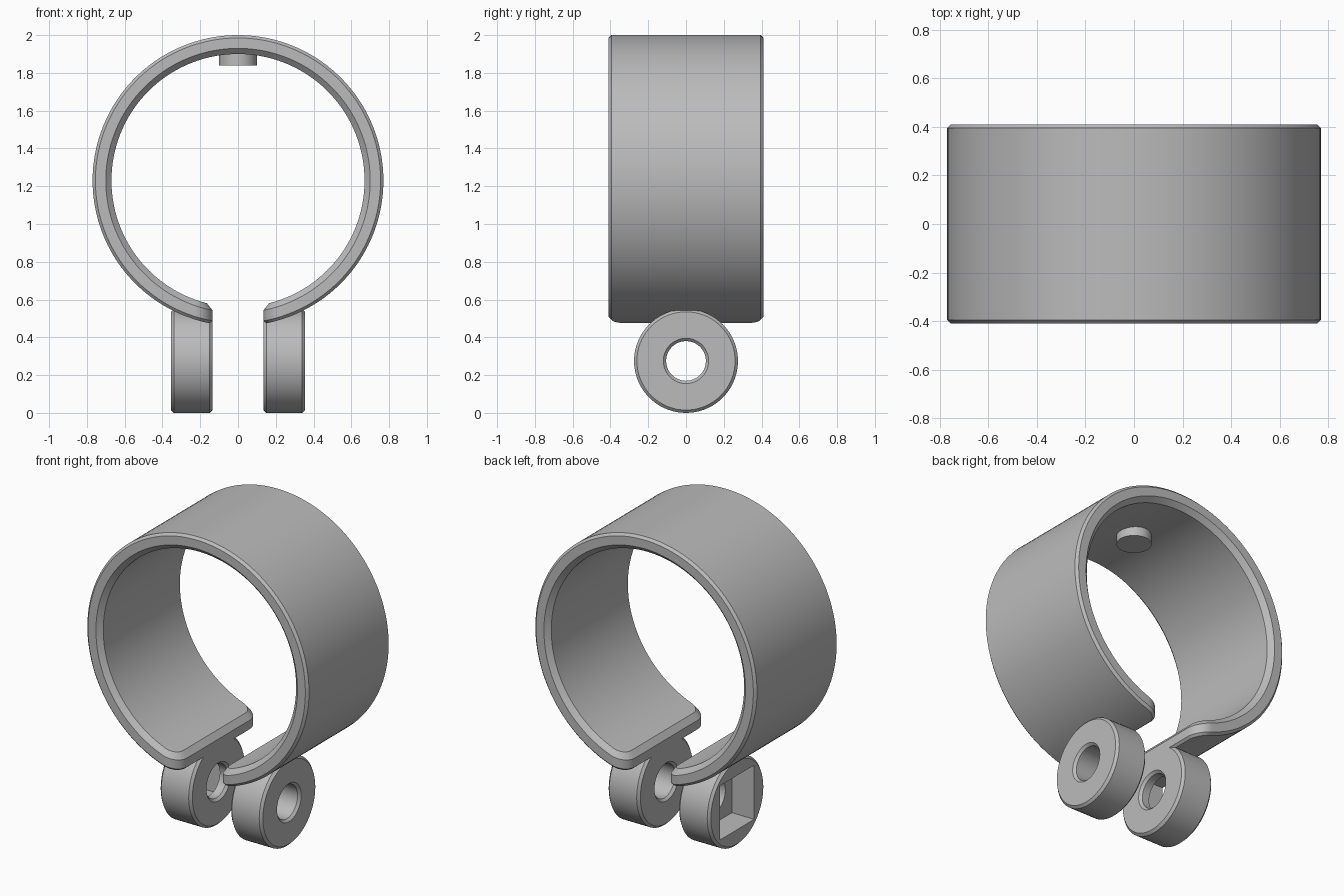
import bpy, bmesh
from math import sin, cos, asin, pi, radians

cube = bpy.data.objects.get("Cube")
if cube:
    bpy.data.objects.remove(cube, do_unlink=True)

grey = bpy.data.materials.new("plain grey")
grey.use_nodes = True
grey.diffuse_color = (0.5, 0.5, 0.5, 1)
grey.node_tree.nodes["Principled BSDF"].inputs["Base Color"].default_value = (0.5, 0.5, 0.5, 1)

RING_Z = 1.23      # height of the band's axis
HALF_WIDTH = 0.41  # half the band's depth
GAP = 0.135        # half the opening between the ends
CORNER = 0.1       # rounding of the band's end corners
LUG_R = 0.275
LUG_T = 0.22


def finish(name, bm):
    """Turn a bmesh into a smooth, sharp-edged object."""
    bmesh.ops.recalc_face_normals(bm, faces=bm.faces)
    mesh = bpy.data.meshes.new(name)
    bm.to_mesh(mesh)
    bm.free()
    mesh.materials.append(grey)
    ob = bpy.data.objects.new(name, mesh)
    bpy.context.collection.objects.link(ob)
    return ob


def smooth(ob):
    bpy.ops.object.select_all(action='DESELECT')
    ob.select_set(True)
    bpy.context.view_layer.objects.active = ob
    bpy.ops.object.shade_smooth_by_angle(angle=radians(30))


def bridge(bm, a, b):
    n = len(a)
    for i in range(n):
        j = (i + 1) % n
        bm.faces.new((a[i], a[j], b[j], b[i]))


# Clamp band: a chamfered section swept round the axis, narrowing at rounded ends
LAYERS = [(0.67, 0.03), (0.70, 0), (0.755, 0), (0.77, 0.015)]  # radius, inset
ARC, CORNER_STEPS = 120, 10


def section(bm, station):
    """station: (kind, t); returns the closed loop of eight vertices."""
    kind, t = station
    half = []
    for r, inset in LAYERS:
        if kind == "arc":
            start = asin((GAP + CORNER) / r)
            angle, w = start + t * (2 * pi - 2 * start), HALF_WIDTH - inset
        else:
            x = GAP + CORNER - (CORNER - inset) * sin(t)
            angle = asin(x / r) if kind == "first" else 2 * pi - asin(x / r)
            w = HALF_WIDTH - CORNER + (CORNER - inset) * cos(t)
        half.append((r * sin(angle), w, RING_Z - r * cos(angle)))
    points = [(x, -w, z) for x, w, z in half] + half[::-1]
    return [bm.verts.new(p) for p in points]


corner = [pi / 2 * i / CORNER_STEPS for i in range(1, CORNER_STEPS + 1)]
stations = [("first", t) for t in reversed(corner)]
stations += [("arc", i / ARC) for i in range(ARC + 1)]
stations += [("last", t) for t in corner]
bm = bmesh.new()
loops = [section(bm, s) for s in stations]
for a, b in zip(loops, loops[1:]):
    bridge(bm, a, b)
for end in (loops[0], loops[-1]):
    for i in range(3):
        bm.faces.new((end[i], end[i + 1], end[6 - i], end[7 - i]))
smooth(finish("clamp_band", bm))


# Bolt lugs: chamfered rings turned about the x axis
def lug(name, side, steps=72):
    c, hole = 0.015, 0.105
    profile = [(0, LUG_R - c), (c, LUG_R), (LUG_T - c, LUG_R), (LUG_T, LUG_R - c),
               (LUG_T, hole + c), (LUG_T - c, hole), (c, hole), (0, hole + c)]
    bm = bmesh.new()
    rings = []
    for i in range(steps):
        a = 2 * pi * i / steps
        rings.append([bm.verts.new((side * (GAP + x), r * sin(a), LUG_R + r * cos(a)))
                      for x, r in profile])
    for i in range(steps):
        bridge(bm, rings[i], rings[(i + 1) % steps])
    return finish(name, bm)


smooth(lug("left_lug", 1))
nut_lug = lug("right_lug", -1)

# Square nut pocket in the outer face of the right lug
POCKET, DEPTH = 0.34, 0.155
bm = bmesh.new()
bmesh.ops.create_cube(bm, size=1)
for v in bm.verts:
    v.co = (v.co.x * 2 * DEPTH - GAP - LUG_T, v.co.y * POCKET, v.co.z * POCKET + LUG_R)
cutter = finish("nut_pocket_cutter", bm)
cutter.hide_render = True
cut = nut_lug.modifiers.new("nut pocket", 'BOOLEAN')
cut.operation = 'DIFFERENCE'
cut.solver = 'EXACT'
cut.object = cutter
bpy.context.view_layer.objects.active = nut_lug
bpy.ops.object.modifier_apply(modifier=cut.name)
bpy.data.objects.remove(cutter, do_unlink=True)
smooth(nut_lug)

# Locating peg under the crown of the band
bm = bmesh.new()
bmesh.ops.create_cone(bm, cap_ends=True, segments=48, radius1=0.1, radius2=0.1, depth=0.1)
bmesh.ops.translate(bm, verts=bm.verts, vec=(0, 0, 1.89))
smooth(finish("locating_peg", bm))
